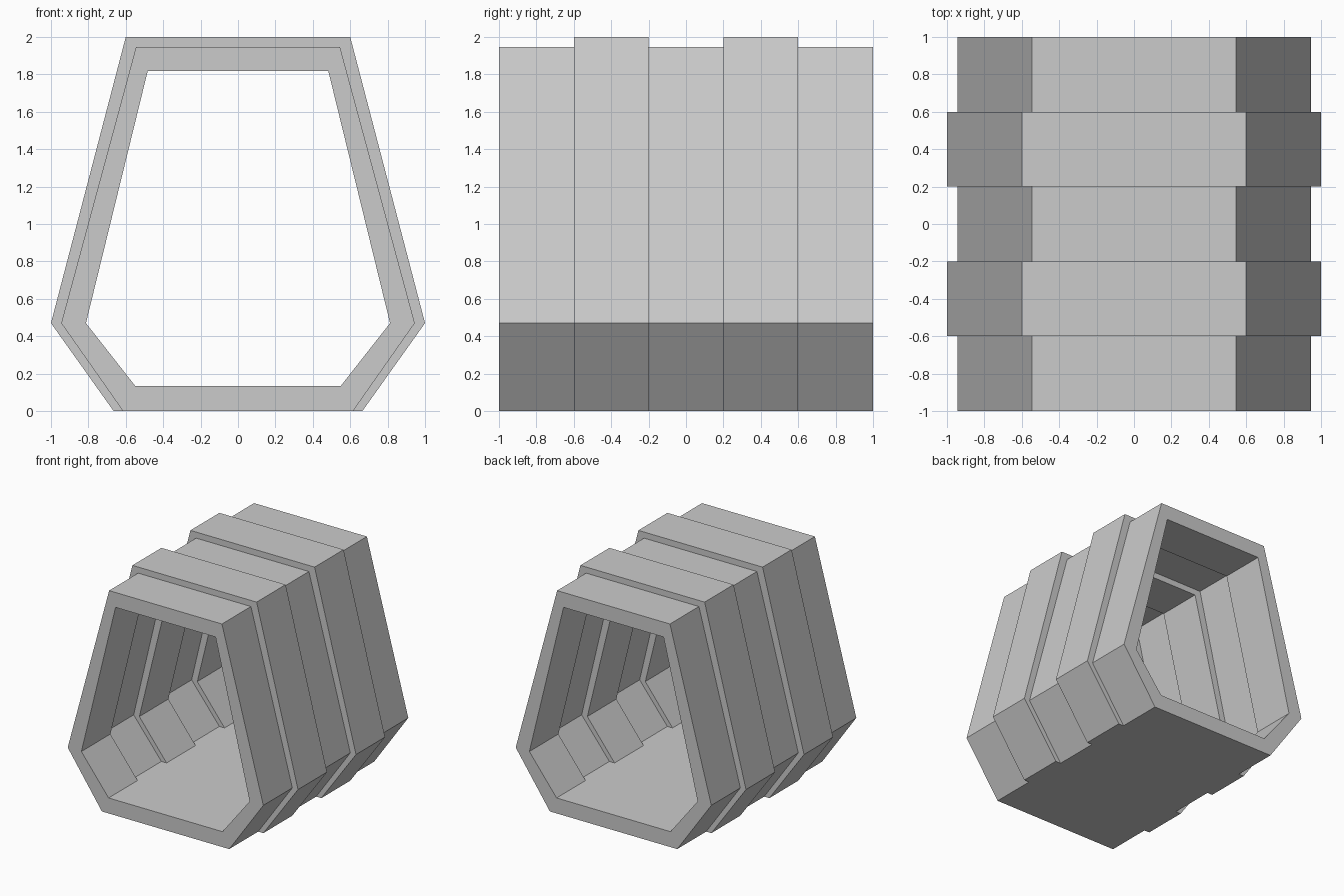
import bpy
import bmesh

cube = bpy.data.objects.get("Cube")
if cube:
    bpy.data.objects.remove(cube, do_unlink=True)

# Plain grey for the whole shell
grey = bpy.data.materials.new("plain_grey")
grey.use_nodes = True
colour = (0.6, 0.6, 0.6, 1)
grey.diffuse_color = colour
grey.node_tree.nodes["Principled BSDF"].inputs["Base Color"].default_value = colour


def profile(foot, waist, top, floor_z, top_z, waist_z=0.47):
    """Six-sided cross-section, from the left foot over the top to the right foot."""
    half = [(foot, floor_z), (waist, waist_z), (top, top_z)]
    return half + [(-x, z) for x, z in reversed(half)]


# Narrow and wide cross-sections of the outer and inner skin
outer = [profile(0.615, 0.945, 0.545, 0, 1.947), profile(0.665, 1.0, 0.6, 0, 2.0)]
inner = [profile(0.55, 0.813, 0.483, 0.135, 1.817), profile(0.60, 0.868, 0.536, 0.135, 1.87)]

SECTIONS = 5
LENGTH = 2 / SECTIONS

bm = bmesh.new()


def stepped_skin(profiles):
    """Loft alternating narrow and wide sections; the floor is one flat stepped face."""
    loops = []
    for i in range(SECTIONS):
        for y in (-1 + i * LENGTH, -1 + (i + 1) * LENGTH):
            loops.append([bm.verts.new((x, y, z)) for x, z in profiles[i % 2]])
    for a, b in zip(loops, loops[1:]):
        for k in range(5):
            bm.faces.new((a[k], a[k + 1], b[k + 1], b[k]))
    bm.faces.new([l[0] for l in loops] + [l[-1] for l in reversed(loops)])
    return loops[0], loops[-1]


# Both skins, joined by the rims at the open ends
for out_rim, in_rim in zip(stepped_skin(outer), stepped_skin(inner)):
    for k in range(6):
        n = (k + 1) % 6
        bm.faces.new((out_rim[k], out_rim[n], in_rim[n], in_rim[k]))

bmesh.ops.recalc_face_normals(bm, faces=bm.faces)
mesh = bpy.data.meshes.new("ribbed_tunnel")
bm.to_mesh(mesh)
bm.free()
mesh.materials.append(grey)
tunnel = bpy.data.objects.new("ribbed_tunnel", mesh)
bpy.context.collection.objects.link(tunnel)
